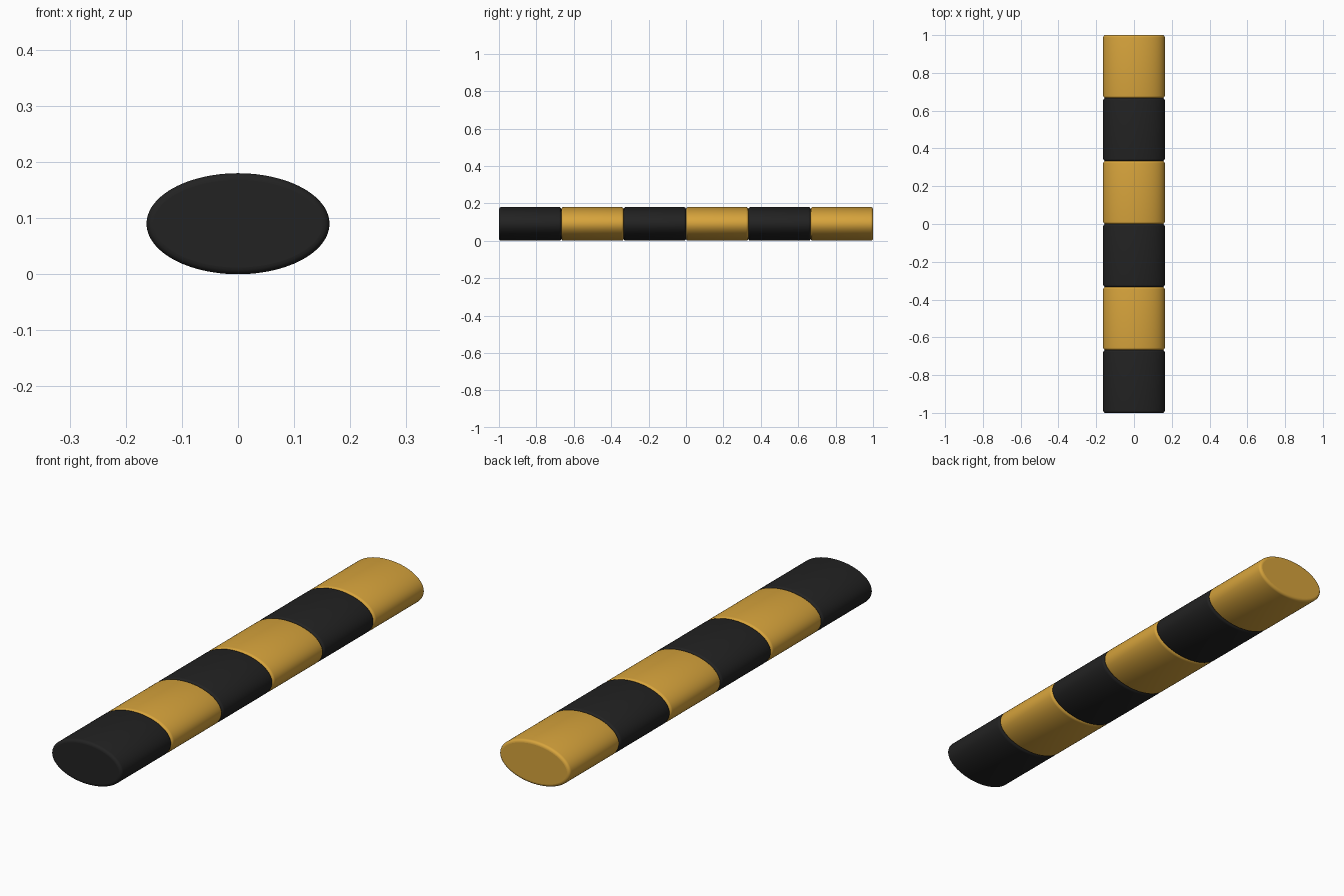
import bpy, bmesh, math

if "Cube" in bpy.data.objects:
    bpy.data.objects.remove(bpy.data.objects["Cube"])

A, B = 0.163, 0.09      # half width and half height of the oval section
R = 0.012               # rounding at the segment ends
SIDES, COUNT = 96, 6
LENGTH = 2.0 / COUNT


def material(name, rgb):
    m = bpy.data.materials.new(name)
    m.diffuse_color = (*rgb, 1)
    m.use_nodes = True
    m.node_tree.nodes["Principled BSDF"].inputs["Base Color"].default_value = m.diffuse_color
    return m


black = material("black", (0.016, 0.016, 0.016))
yellow = material("golden yellow", (0.68, 0.37, 0.045))


def oval_ring(bm, y, inset):
    """Oval loop at y, moved inwards along its normals."""
    ring = []
    for i in range(SIDES):
        t = 2 * math.pi * i / SIDES
        nx, nz = math.cos(t) / A, math.sin(t) / B
        n = math.hypot(nx, nz)
        ring.append(bm.verts.new((A * math.cos(t) - inset * nx / n, y,
                                  B + B * math.sin(t) - inset * nz / n)))
    return ring


def segment(name, y0, y1, mat):
    bm = bmesh.new()
    # rounded front edge, straight body, rounded back edge
    arc = [math.pi / 2 * k / 5 for k in range(6)]
    prof = [(y0 + R * (1 - math.sin(a)), R * (1 - math.cos(a))) for a in reversed(arc)]
    prof += [(y1 - R * (1 - math.sin(a)), R * (1 - math.cos(a))) for a in arc]
    rings = [oval_ring(bm, y, d) for y, d in prof]
    for p, q in zip(rings, rings[1:]):
        for i in range(SIDES):
            j = (i + 1) % SIDES
            bm.faces.new((p[i], p[j], q[j], q[i]))
    # flat end caps
    bm.faces.new(rings[0])
    bm.faces.new(rings[-1])
    bmesh.ops.recalc_face_normals(bm, faces=bm.faces)
    for f in bm.faces:
        f.smooth = len(f.verts) == 4
    me = bpy.data.meshes.new(name)
    bm.to_mesh(me)
    bm.free()
    me.materials.append(mat)
    bpy.context.collection.objects.link(bpy.data.objects.new(name, me))


# alternating striped segments from front to back
for k in range(COUNT):
    y = -1 + k * LENGTH
    segment(f"bar_segment_{k + 1}", y, y + LENGTH, yellow if k % 2 else black)
